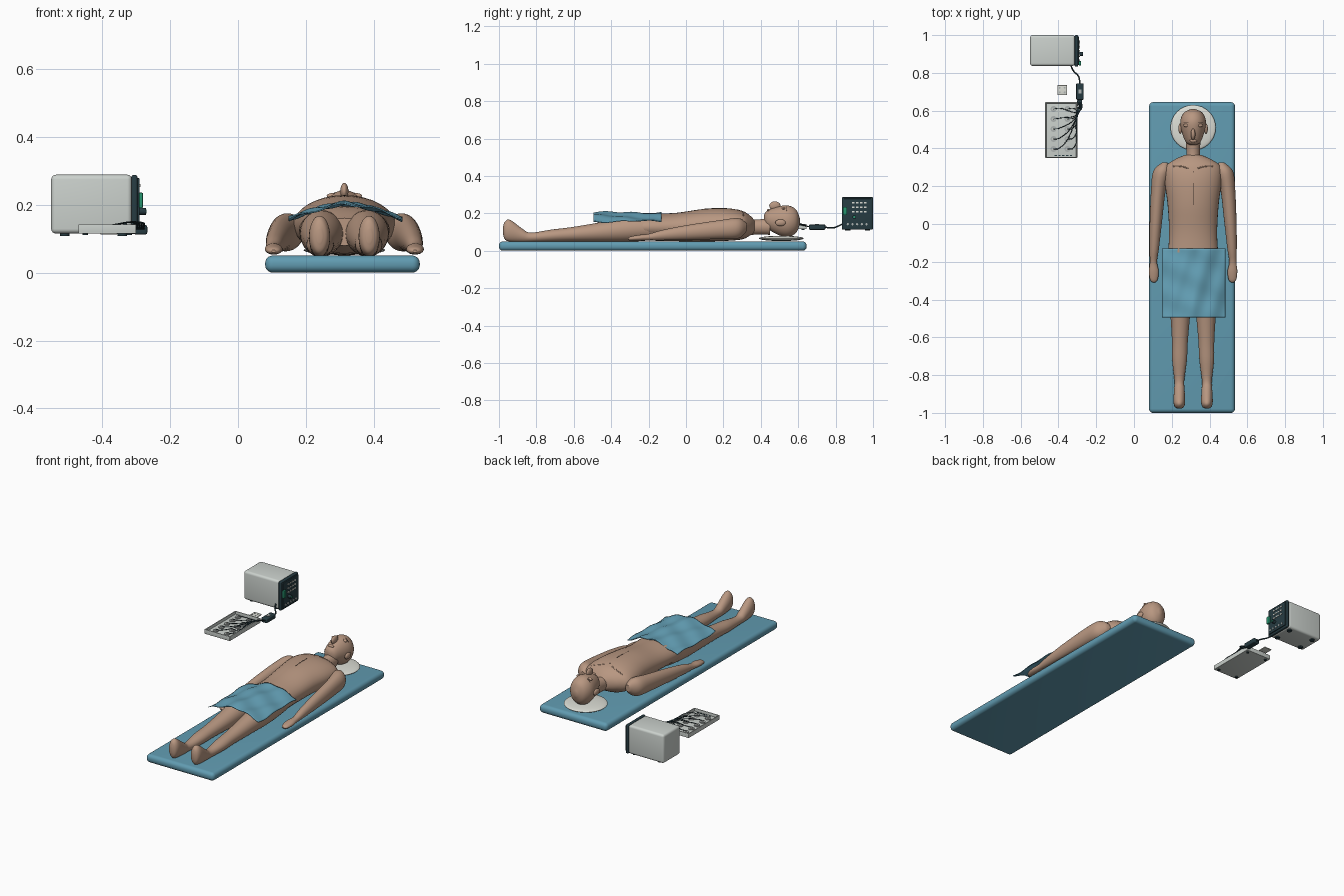
import bpy, bmesh, math
from mathutils import Vector, Matrix

cube = bpy.data.objects.get("Cube")
if cube:
    bpy.data.objects.remove(cube)

CENTRE = 0.313  # lengthwise axis of the body
SIDES = {"left": 1, "right": -1}


def material(name, *rgb):
    mat = bpy.data.materials.new(name)
    mat.use_nodes = True
    mat.diffuse_color = (*rgb, 1)
    mat.node_tree.nodes["Principled BSDF"].inputs["Base Color"].default_value = (*rgb, 1)
    return mat


blue = material("mat blue", .12, .33, .44)
cloth_blue = material("cloth blue", .13, .36, .48)
skin = material("skin", .48, .31, .22)
line = material("dark brown", .06, .04, .03)
grey = material("casing grey", .6, .64, .61)
dark = material("dark teal", .02, .045, .055)
green = material("green", .02, .3, .16)
white = material("cream white", .72, .73, .67)
silver = material("silver", .42, .45, .44)


def finish(name, bm, mat):
    bmesh.ops.recalc_face_normals(bm, faces=bm.faces)
    mesh = bpy.data.meshes.new(name)
    bm.to_mesh(mesh)
    bm.free()
    mesh.materials.append(mat)
    obj = bpy.data.objects.new(name, mesh)
    bpy.context.collection.objects.link(obj)
    bpy.ops.object.select_all(action="DESELECT")
    obj.select_set(True)
    bpy.context.view_layer.objects.active = obj
    bpy.ops.object.shade_smooth_by_angle(angle=math.radians(40))
    return obj


def box(name, low, high, mat, bevel=0, segments=4):
    low, high = Vector(low), Vector(high)
    bm = bmesh.new()
    bmesh.ops.create_cube(bm, size=1)
    for v in bm.verts:
        v.co = (low + high) / 2 + v.co * (high - low)
    if bevel:
        bmesh.ops.bevel(bm, geom=bm.edges[:], offset=bevel, segments=segments,
                        profile=.5, affect="EDGES")
    return finish(name, bm, mat)


def ball(name, centre, radii, mat):
    bm = bmesh.new()
    bmesh.ops.create_uvsphere(bm, u_segments=32, v_segments=16, radius=1)
    for v in bm.verts:
        v.co = Vector(centre) + v.co * Vector(radii)
    return finish(name, bm, mat)


def disc(name, centre, radius, depth, mat, turn=Matrix()):
    bm = bmesh.new()
    bmesh.ops.create_cone(bm, cap_ends=True, segments=20, radius1=radius, radius2=radius,
                          depth=depth, matrix=Matrix.Translation(centre) @ turn)
    return finish(name, bm, mat)


def blend(a, b, c, d, t):
    return .5 * (2 * b + (c - a) * t + (2 * a - 5 * b + 4 * c - d) * t ** 2
                 + (3 * b - a - 3 * c + d) * t ** 3)


def loft(name, stations, side=1, mat=skin, steps=5, count=32):
    """Smooth body part from stations (x offset, y, z, half width, half height)."""
    pts = [stations[0], *stations, stations[-1]]
    rings = [[blend(*q, s / steps) for q in zip(*pts[i:i + 4])]
             for i in range(len(stations) - 1) for s in range(steps)]
    rings.append(stations[-1])
    bm = bmesh.new()
    loops = []
    for x, y, z, w, h in rings:
        angles = [math.tau * k / count for k in range(count)]
        loops.append([bm.verts.new((CENTRE + side * (x + w * math.cos(a)), y,
                                    z + h * math.sin(a))) for a in angles])
    for a, b in zip(loops, loops[1:]):
        for k in range(count):
            n = (k + 1) % count
            bm.faces.new((a[k], a[n], b[n], b[k]))
    bm.faces.new(loops[0])
    bm.faces.new(loops[-1])
    return finish(name, bm, mat)


def cord(name, points, radius, mat):
    curve = bpy.data.curves.new(name, "CURVE")
    curve.dimensions = "3D"
    curve.bevel_depth = radius
    curve.bevel_resolution = 2
    curve.resolution_u = 8
    curve.use_fill_caps = True
    spline = curve.splines.new("BEZIER")
    spline.bezier_points.add(len(points) - 1)
    for p, co in zip(spline.bezier_points, points):
        p.co = co
        p.handle_left_type = p.handle_right_type = "AUTO"
    curve.materials.append(mat)
    obj = bpy.data.objects.new(name, curve)
    bpy.context.collection.objects.link(obj)


# Mat and round head cushion
box("mat", (.08, -1, 0), (.535, .645, .05), blue, .022, 6)
ball("head_cushion", (CENTRE, .51, .066), (.12, .12, .014), white)

# Torso, neck and head
loft("torso", [(0, -.32, .12, .09, .04), (0, -.22, .125, .132, .068), (0, -.05, .127, .127, .076),
               (0, .1, .137, .135, .087), (0, .22, .14, .15, .087), (0, .3, .137, .148, .076),
               (0, .34, .135, .1, .055), (0, .365, .13, .045, .035)])
loft("neck", [(0, .32, .125, .04, .045), (0, .38, .127, .036, .04), (0, .45, .13, .04, .045)])
loft("head", [(0, .417, .172, .012, .018), (0, .435, .167, .04, .048), (0, .5, .16, .063, .078),
              (0, .55, .158, .067, .083), (0, .59, .158, .048, .06), (0, .609, .158, .01, .014)])
ball("nose", (CENTRE, .475, .24), (.012, .03, .024), skin)
ball("lips", (CENTRE, .44, .216), (.02, .008, .008), skin)

# Paired parts of the body
for label, s in SIDES.items():
    loft(label + "_arm", [
        (.15, .325, .125, .015, .02), (.165, .28, .12, .046, .054), (.184, .18, .113, .039, .05),
        (.198, 0, .097, .032, .039), (.206, -.13, .083, .025, .027), (.21, -.2, .073, .019, .017),
        (.208, -.25, .069, .026, .016), (.208, -.295, .065, .02, .011),
        (.208, -.31, .063, .006, .004)], s)
    loft(label + "_leg", [
        (.065, -.15, .12, .06, .06), (.067, -.3, .115, .064, .067), (.068, -.48, .098, .052, .05),
        (.07, -.62, .087, .042, .038), (.072, -.72, .08, .039, .033), (.073, -.83, .072, .026, .025),
        (.073, -.875, .082, .028, .036), (.073, -.94, .107, .031, .058),
        (.073, -.968, .108, .024, .048), (.073, -.978, .108, .008, .02)], s)
    ball(label + "_ear", (CENTRE + s * .068, .505, .15), (.01, .028, .018), skin)
    ball(label + "_eyelid", (CENTRE + s * .034, .522, .226), (.018, .009, .008), skin)
    cord(label + "_brow", [(CENTRE + s * d, .538, z) for d, z in ((.018, .237), (.035, .23), (.05, .213))],
         .002, line)
    cord(label + "_collarbone", [(CENTRE + s * d, y, z) for d, y, z in
                                 ((.025, .295, .212), (.065, .305, .201), (.105, .305, .186))],
         .004, skin)
cord("breastbone_line", [(CENTRE, .28, .218), (CENTRE, .2, .227), (CENTRE, .1, .224)], .0015, line)

# Draped cloth with soft diagonal folds
bm = bmesh.new()
bmesh.ops.create_grid(bm, x_segments=40, y_segments=40, size=1)
for v in bm.verts:
    u, t = v.co.x, v.co.y
    fold = .004 * math.sin(9 * u - 3 * t) + .003 * math.sin(7 * t + 3 * u)
    v.co = (CENTRE + .003 + u * .168, -.313 + t * .182, .205 - .046 * abs(u) ** 1.5 + fold)
cloth = finish("modesty_cloth", bm, cloth_blue)
cloth.modifiers.new("thickness", "SOLIDIFY").thickness = .004

# Monitor with its front panel turned towards the mat
box("monitor_casing", (-.55, .837, .115), (-.312, 1, .288), grey, .014)
box("monitor_panel", (-.314, .833, .113), (-.296, 1, .287), dark, .006)
box("panel_face", (-.298, .842, .123), (-.29, .992, .278), dark, .003)
for x in (-.51, -.34):
    for y in (.865, .97):
        disc("monitor_foot", (x, y, .113), .014, .01, dark)
box("side_switch", (-.291, .84, .19), (-.28, .862, .235), green, .002)
across = Matrix.Rotation(math.pi / 2, 4, "Y")
disc("dial", (-.284, .9, .18), .01, .026, dark, across)
disc("dial_cap", (-.272, .9, .18), .006, .004, green, across)
for row in range(3):
    for col in range(4):
        y, z = .888 + col * .021, .256 - row * .024
        box("readout", (-.291, y, z - .004), (-.287, y + .013, z + .004), white)
for col in range(5):
    disc("socket", (-.289, .865 + col * .025, .142), .006, .006, silver, across)

# Electrode tray
box("tray_floor", (-.47, .35, .115), (-.3, .645, .125), grey, .002)
for x in (-.47, -.306):
    box("tray_long_rim", (x, .35, .118), (x + .006, .645, .142), grey, .002)
for y in (.35, .639):
    box("tray_short_rim", (-.47, y, .118), (-.3, y + .006, .142), grey, .002)
for x in (-.45, -.32):
    for y in (.37, .625):
        disc("tray_foot", (x, y, .113), .008, .006, dark)

# Lead box, trunk cable, electrodes and their leads
box("lead_box", (-.306, .657, .112), (-.267, .745, .14), dark, .006)
box("lead_box_label", (-.295, .69, .139), (-.278, .712, .142), silver)
cord("trunk_cable", [(-.335, .84, .145), (-.32, .81, .13), (-.293, .78, .122), (-.287, .742, .126)],
     .004, dark)
for row in range(5):
    for col, x in enumerate((-.426, -.352)):
        y = .397 + row * .053
        disc("electrode", (x, y, .128), .016, .006, silver)
        disc("electrode_stud", (x, y, .133), .006, .007, white)
        start = -.298 + row * .005 + col * .002
        cord("electrode_lead", [(x, y, .136), (x + .03, y + .004, .137),
                                (start - .012, .55 + row * .012, .148), (start, .66, .128)],
             .002, dark)
for col in range(5):
    box("tray_label", (-.42 + col * .02, .36, .124), (-.408 + col * .02, .366, .127), dark)

# Spare pad sheet
box("pad_sheet", (-.405, .683, .112), (-.355, .735, .118), white, .002)
for x in (-.393, -.367):
    for y in (.697, .721):
        disc("pad_dot", (x, y, .118), .005, .004, silver)
